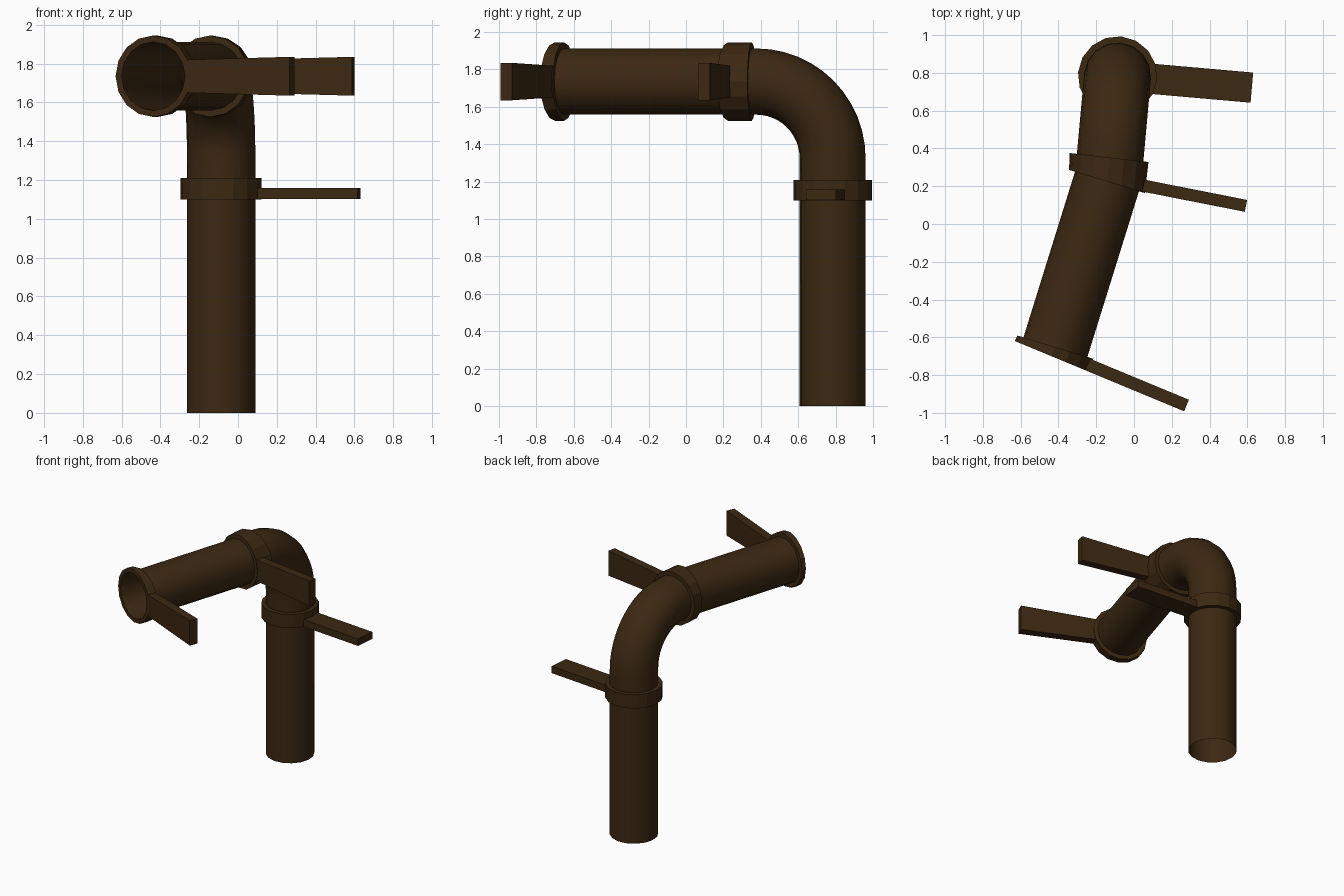
import bpy, bmesh, math
from mathutils import Vector

if "Cube" in bpy.data.objects:
    bpy.data.objects.remove(bpy.data.objects["Cube"])

brown = bpy.data.materials.new("dark brown")
brown.diffuse_color = (0.045, 0.021, 0.006, 1)
brown.use_nodes = True
brown.node_tree.nodes["Principled BSDF"].inputs["Base Color"].default_value = brown.diffuse_color

SIDES, R_PIPE, R_COLLAR, Z_TOP = 16, 0.177, 0.21, 1.735


def side_dir(yaw):
    """Horizontal sideways vector at a given yaw (degrees, clockwise)."""
    a = math.radians(yaw)
    return Vector((math.cos(a), -math.sin(a), 0))


def section(center, yaw, pitch, radius):
    """Ring of points; pitch 0 = pipe runs up, 90 = pipe runs forward."""
    s, p = side_dir(yaw), math.radians(pitch)
    fwd = Vector((s.y, -s.x, 0))
    t = Vector((0, 0, math.cos(p))) + fwd * math.sin(p)
    w = s.cross(t)
    pts = []
    for i in range(SIDES):
        a = 2 * math.pi * i / SIDES
        pts.append(Vector(center) + radius * (s * math.cos(a) + w * math.sin(a)))
    return pts


def finish(name, bm, smooth):
    bmesh.ops.recalc_face_normals(bm, faces=bm.faces)
    me = bpy.data.meshes.new(name)
    bm.to_mesh(me)
    bm.free()
    me.materials.append(brown)
    me.polygons.foreach_set("use_smooth", [smooth] * len(me.polygons))
    ob = bpy.data.objects.new(name, me)
    bpy.context.collection.objects.link(ob)


def skin(name, rings, smooth=True, closed=False):
    """Bridge a list of rings into a tube, closed makes a solid band."""
    bm = bmesh.new()
    rows = [[bm.verts.new(p) for p in r] for r in rings]
    pairs = list(zip(rows, rows[1:]))
    if closed:
        pairs.append((rows[-1], rows[0]))
    for a, b in pairs:
        for i in range(SIDES):
            j = (i + 1) % SIDES
            bm.faces.new((a[i], a[j], b[j], b[i]))
    finish(name, bm, smooth)


def collar(name, first, second):
    """Band between two (possibly tilted) planes given as centre, yaw, pitch."""
    skin(name, [section(*first, R_PIPE), section(*first, R_COLLAR),
                section(*second, R_COLLAR), section(*second, R_PIPE)],
         smooth=False, closed=True)


def handle(name, start, end, half_across, half_up0, half_up1):
    """Flat bar from start to end, with its own height at each end."""
    start, end = Vector(start), Vector(end)
    d = (end - start).normalized()
    n = Vector((-d.y, d.x, 0)) * half_across
    bm = bmesh.new()
    for c, h in ((start, half_up0), (end, half_up1)):
        for sy in (-1, 1):
            for sz in (-1, 1):
                bm.verts.new(c + n * sy + Vector((0, 0, h * sz)))
    bmesh.ops.convex_hull(bm, input=bm.verts)
    bmesh.ops.dissolve_limit(bm, angle_limit=0.01, verts=bm.verts, edges=bm.edges)
    finish(name, bm, False)


# upright pipe and elbow
YAW, BEND = 5.2, 0.41
base = Vector((-0.087, 0.784, 0))
s = side_dir(YAW)
fwd = Vector((s.y, -s.x, 0))
skin("upright_pipe", [section(base + Vector((0, 0, z)), YAW, 0, R_PIPE) for z in (0, 1.15)])
elbow = [section(base + Vector((0, 0, 1.15)), YAW, 0, R_PIPE)]
for k in range(13):
    p = math.radians(7.5 * k)
    c = base + fwd * BEND * (1 - math.cos(p))
    c.z = Z_TOP - BEND + BEND * math.sin(p)
    elbow.append(section(c, YAW, 7.5 * k, R_PIPE))
elbow.append(section((-0.132, 0.30, Z_TOP), 9, 90, R_PIPE))
skin("elbow", elbow)

# level pipe, open at the front
mid_back = ((-0.132, 0.352, Z_TOP), 6.5, 90)
mid_front = ((-0.143, 0.225, Z_TOP), 17, 90)
end_back = ((-0.416, -0.652, Z_TOP), 17, 90)
end_front = ((-0.437, -0.70, Z_TOP), 22.5, 90)
skin("level_pipe", [section((-0.132, 0.30, Z_TOP), 9, 90, R_PIPE)] +
     [section(*f, R_PIPE) for f in (mid_front, end_back, end_front)])

# collars
collar("lower_collar", (base + Vector((0, 0, 1.10)), YAW, 0),
       (base + Vector((0, 0, 1.21)), YAW, 0))
collar("middle_collar", mid_back, mid_front)
collar("end_collar", end_back, end_front)

# handles
handle("lower_handle", (0.10, 0.768, 1.13), (0.624, 0.722, 1.13), 0.08, 0.028, 0.028)
handle("middle_handle", (0.05, 0.203, Z_TOP), (0.593, 0.096, Z_TOP), 0.032, 0.085, 0.1)
handle("end_handle", (-0.245, -0.744, Z_TOP), (0.278, -0.961, Z_TOP), 0.033, 0.085, 0.1)
